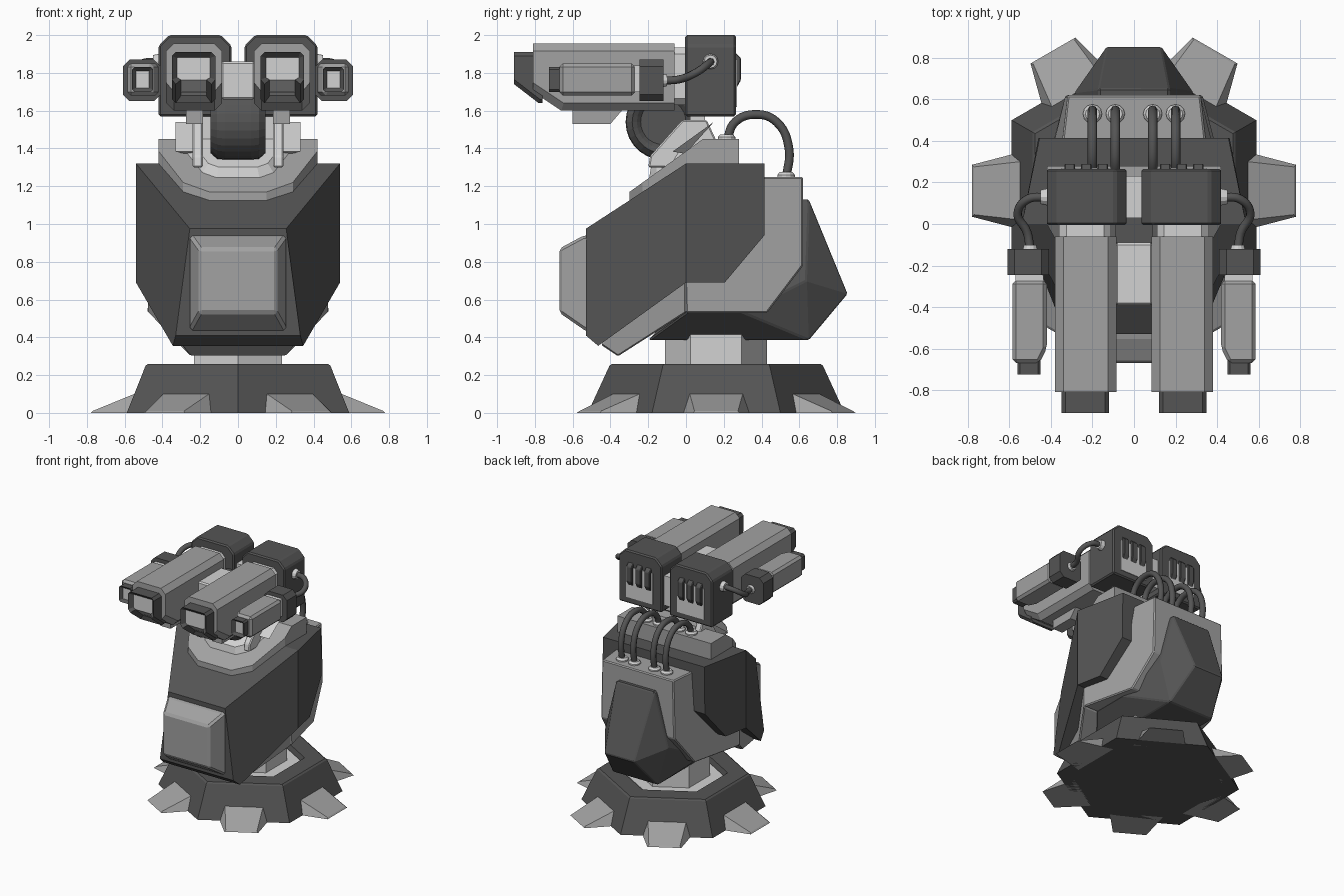
import bpy, bmesh, math
from mathutils import Vector

cube = bpy.data.objects.get("Cube")
if cube:
    bpy.data.objects.remove(cube, do_unlink=True)


def material(name, value):
    m = bpy.data.materials.new(name)
    m.use_nodes = True
    m.diffuse_color = (value, value, value, 1)
    m.node_tree.nodes["Principled BSDF"].inputs["Base Color"].default_value = (value, value, value, 1)
    return m


DARK = material("dark grey", 0.09)
MID = material("mid grey", 0.36)
LIGHT = material("light grey", 0.65)
CY = 0.16  # centre line of the foot


def finish(bm, name, mats, bevel=0):
    mesh = bpy.data.meshes.new(name)
    bm.to_mesh(mesh)
    bm.free()
    ob = bpy.data.objects.new(name, mesh)
    bpy.context.collection.objects.link(ob)
    for m in mats:
        mesh.materials.append(m)
    if bevel:
        mod = ob.modifiers.new("edge bevel", "BEVEL")
        mod.width, mod.segments = bevel, 1
        mod.limit_method, mod.angle_limit = "ANGLE", math.radians(25)
    return ob


def loft(name, rings, mat, bevel=0, chamfer=0, edit=None):
    """Join rings of points into a capped solid."""
    bm = bmesh.new()
    loops = [[bm.verts.new(p) for p in ring] for ring in rings]
    n = len(loops[0])
    for a, b in zip(loops, loops[1:]):
        for i in range(n):
            j = (i + 1) % n
            bm.faces.new((a[i], a[j], b[j], b[i]))
    bm.faces.new(loops[0])
    bm.faces.new(loops[-1])
    bmesh.ops.recalc_face_normals(bm, faces=bm.faces[:])
    if chamfer:  # only the edges running front to back
        long = [e for e in bm.edges
                if abs((e.verts[0].co - e.verts[1].co).normalized().y) > 0.7]
        bmesh.ops.bevel(bm, geom=long, offset=chamfer, segments=1, profile=0.5, affect="EDGES")
    bm.normal_update()
    if edit:
        edit(bm)
    return finish(bm, name, [mat, LIGHT], bevel)


def slab(name, pts, mat, bevel=0):
    """Side profile of (y, z, half width)."""
    return loft(name, [[(s * w, y, z) for y, z, w in pts] for s in (1, -1)], mat, bevel)


def prism(name, prof, x0, x1, mat, **kw):
    return loft(name, [[(x, y, z) for y, z in prof] for x in (x0, x1)], mat, **kw)


def block(name, x, y, z, mat, **kw):
    prof = [(y[0], z[0]), (y[1], z[0]), (y[1], z[1]), (y[0], z[1])]
    return prism(name, prof, x[0], x[1], mat, **kw)


def turned(name, centre, axis, profile, mat, n=12):
    """Profile of (distance along axis, radius) spun around the axis."""
    q = Vector(axis).to_track_quat("Z", "Y")
    ang = [2 * math.pi * i / n for i in range(n)]
    rings = [[Vector(centre) + q @ Vector((r * math.cos(a), r * math.sin(a), t)) for a in ang]
             for t, r in profile]
    return loft(name, rings, mat)


def hose(name, pts, r):
    cu = bpy.data.curves.new(name, "CURVE")
    cu.dimensions = "3D"
    cu.bevel_depth, cu.bevel_resolution, cu.resolution_u = r, 2, 6
    sp = cu.splines.new("BEZIER")
    sp.bezier_points.add(len(pts) - 1)
    for bp, p in zip(sp.bezier_points, pts):
        bp.co = p
        bp.handle_left_type = bp.handle_right_type = "AUTO"
    cu.materials.append(DARK)
    bpy.context.collection.objects.link(bpy.data.objects.new(name, cu))


def hexagon(r, z):
    return [(r * math.sin(i * math.pi / 3), CY + r * math.cos(i * math.pi / 3), z) for i in range(6)]


# Foot with recessed top, column and six claws
loft("foot_base", [hexagon(0.68, 0), hexagon(0.565, 0.25), hexagon(0.55, 0.26),
                   hexagon(0.40, 0.26), hexagon(0.38, 0.2)], DARK)
loft("foot_recess", [hexagon(0.37, 0.19), hexagon(0.37, 0.235)], LIGHT)
loft("column", [hexagon(0.27, 0.2), hexagon(0.27, 0.42)], LIGHT)
for k in range(6):
    a = k * math.pi / 3
    c, s = math.cos(a), math.sin(a)

    def ring(pts):
        return [(r * c - t * s, CY + r * s + t * c, z) for r, t, z in pts]
    loft("claw_%d" % (k + 1), [
        ring([(0.5, -0.2, 0), (0.5, -0.145, 0.105), (0.5, 0.145, 0.105), (0.5, 0.2, 0)]),
        ring([(0.55, -0.185, 0), (0.55, -0.14, 0.1), (0.55, 0.14, 0.1), (0.55, 0.185, 0)]),
        ring([(0.78, -0.125, 0), (0.77, -0.115, 0.01), (0.77, 0.115, 0.01), (0.78, 0.125, 0)])], MID)

# Dark inner hull with pointed back
bm = bmesh.new()
for x, y, z in [(0.13, 0.855, 0.63), (0.17, 0.65, 1.13), (0.17, 0.5, 1.13), (0.285, 0.635, 0.7),
                (0.2, 0.65, 0.385), (0.36, 0.3, 0.53), (0.36, 0, 0.53), (0.2, -0.2, 0.385)]:
    for side in (1, -1):
        bm.verts.new((side * x, y, z))
bmesh.ops.convex_hull(bm, input=bm.verts[:])
finish(bm, "inner_hull", [DARK], 0.008)

# Mid grey frame between hull and armour
slab("frame_rear", [(0, 1.25, 0.36), (0.4, 1.25, 0.345), (0.62, 1.25, 0.32), (0.62, 0.78, 0.33),
                    (0.43, 0.53, 0.38), (0, 0.53, 0.48), (0, 0.8, 0.48)], MID, 0.008)
slab("frame_front", [(0, 1.0, 0.48), (0, 0.53, 0.48), (-0.36, 0.3, 0.25), (-0.45, 0.36, 0.3)], MID, 0.008)

# Dark armour shell
slab("armour_front", [(0, 1.32, 0.54), (-0.53, 0.975, 0.255), (-0.53, 0.41, 0.33),
                      (-0.465, 0.355, 0.345), (0, 0.69, 0.54)], DARK)
slab("armour_rear", [(0, 1.32, 0.54), (0.415, 1.32, 0.455), (0.415, 0.94, 0.46),
                     (0.205, 0.69, 0.5), (0, 0.69, 0.54)], DARK)


def panel(y, w, z0, z1):
    return [(-w, y, z0), (w, y, z0), (w, y, z1), (-w, y, z1)]


loft("chest_plate", [panel(-0.5, 0.255, 0.42, 0.94), panel(-0.54, 0.255, 0.44, 0.94),
                     panel(-0.67, 0.205, 0.53, 0.87)], MID, 0.015)


# Sloped collar with a raised light rim
half = [(0.42, 0.28), (0.42, 0.09), (0.42, 0.0), (0.29, -0.23), (0.15, -0.3)]
plan = half + [(-x, y) for x, y in reversed(half)]


def collar_z(y):
    return 1.45 - 0.72 * max(0, 0.09 - y)


def collar_rim(bm):
    top = max((f for f in bm.faces if f.normal.z > 0.5 and len(f.verts) > 4), key=lambda f: f.calc_area())
    cut = [v for v in top.verts if abs(v.co.y - 0.09) < 0.001]
    bmesh.ops.connect_verts(bm, verts=cut)
    bm.normal_update()
    front = [min((f for f in bm.faces if f.normal.z > 0.5), key=lambda f: f.calc_center_median().y)]
    bmesh.ops.inset_region(bm, faces=front, thickness=0.13, use_even_offset=True)
    front[0].material_index = 1
    rim = bmesh.ops.inset_region(bm, faces=front, thickness=0.04, depth=0.04, use_even_offset=True)
    for f in rim["faces"]:
        f.material_index = 1


loft("collar", [[(x, y, collar_z(y) - 0.2) for x, y in plan],
                [(x, y, collar_z(y)) for x, y in plan]], MID, edit=collar_rim)

# Neck wheel, axle post and central mount
turned("neck_wheel", (0, -0.12, 1.54), (1, 0, 0),
       [(-0.11, 0.12), (-0.13, 0.14), (-0.145, 0.165), (-0.11, 0.195), (-0.07, 0.2),
        (0.07, 0.2), (0.11, 0.195), (0.145, 0.165), (0.13, 0.14), (0.11, 0.12)], DARK, 28)
block("axle_post", (-0.2, 0.2), (0.02, 0.1), (1.45, 1.66), LIGHT)
block("mount_front", (-0.09, 0.09), (-0.39, -0.09), (1.66, 1.86), LIGHT, bevel=0.01)
block("mount_middle", (-0.09, 0.09), (-0.09, 0.03), (1.62, 1.82), DARK)
block("mount_rear", (-0.09, 0.09), (0.03, 0.23), (1.62, 1.86), LIGHT)


def muzzle_inset(amount):
    def edit(bm):
        faces = [f for f in bm.faces if f.normal.y < -0.5]
        bmesh.ops.inset_region(bm, faces=faces, thickness=amount, depth=-amount, use_even_offset=True)
        for f in faces:
            f.material_index = 1
    return edit


for s, side in ((1, "left"), (-1, "right")):
    def nm(part):
        return side + "_" + part

    # Yoke arm and the lug under the barrel
    prism(nm("yoke_arm"), [(-0.2, 1.3), (-0.19, 1.36), (-0.02, 1.55), (0.11, 1.55), (0.18, 1.4), (0.18, 1.3)],
          s * 0.185, s * 0.24, LIGHT, bevel=0.008)
    prism(nm("barrel_lug"), [(-0.6, 1.62), (-0.6, 1.53), (-0.4, 1.53), (-0.34, 1.6), (-0.34, 1.62)],
          s * 0.185, s * 0.275, MID)

    # Rear housing of the main gun
    outline = [(0.035, 1.57), (0.42, 1.57), (0.42, 1.945), (0.365, 2.0), (0.09, 2.0), (0.035, 1.945)]
    loft(nm("housing"), [[(s * x, y, z) for x, z in outline] for y in (-0.005, 0.265)], DARK, 0.01)
    block(nm("vent_plate"), (s * 0.11, s * 0.35), (0.262, 0.27), (1.62, 1.87), LIGHT)
    for i in range(3):
        x = s * (0.15 + 0.08 * i)
        prism(nm("vent_rib_%d" % (i + 1)), [(0.25, 1.92), (0.29, 1.88), (0.29, 1.76), (0.25, 1.69)],
              x - 0.025, x + 0.025, DARK, bevel=0.005)

    # Main barrel and muzzle
    block(nm("barrel_ring"), (s * 0.11, s * 0.36), (-0.07, 0), (1.63, 1.935), LIGHT, chamfer=0.035)
    prism(nm("barrel"), [(-0.81, 1.955), (-0.06, 1.955), (-0.06, 1.6), (-0.66, 1.6), (-0.81, 1.7)],
          s * 0.085, s * 0.38, MID, chamfer=0.04)
    prism(nm("muzzle"), [(-0.91, 1.91), (-0.76, 1.91), (-0.76, 1.64), (-0.78, 1.64), (-0.91, 1.74)],
          s * 0.12, s * 0.35, DARK, chamfer=0.02, edit=muzzle_inset(0.028))

    # Small outer gun
    block(nm("small_housing"), (s * 0.41, s * 0.61), (-0.245, -0.12), (1.65, 1.87), DARK, chamfer=0.035)
    block(nm("small_ring"), (s * 0.435, s * 0.57), (-0.275, -0.24), (1.7, 1.84), LIGHT)
    loft(nm("small_barrel"), [[(s * x, y, z) for x, y in
                               [(0.42, -0.27), (0.585, -0.27), (0.585, -0.67), (0.455, -0.67), (0.42, -0.6)]]
                              for z in (1.68, 1.85)], MID, 0.018)
    block(nm("small_muzzle"), (s * 0.45, s * 0.56), (-0.725, -0.65), (1.7, 1.83), DARK,
          chamfer=0.012, edit=muzzle_inset(0.02))

    # Hose from small gun to main housing
    hose(nm("side_hose"), [(s * 0.5, -0.12, 1.76), (s * 0.515, -0.04, 1.765), (s * 0.56, 0.05, 1.80),
                           (s * 0.51, 0.12, 1.85), (s * 0.42, 0.13, 1.86)], 0.021)
    turned(nm("side_hose_front_plug"), (s * 0.5, -0.13, 1.76), (0, 1, 0), [(0, 0.037), (0.03, 0.03)], LIGHT)
    turned(nm("side_hose_rear_plug"), (s * 0.41, 0.13, 1.86), (s, 0, 0), [(0, 0.043), (0.04, 0.034)], LIGHT)

    # Back hoses from frame to collar
    for i, x in enumerate((0.09, 0.2)):
        x *= s
        hose(nm("back_hose_%d" % (i + 1)), [(x, 0.53, 1.24), (x, 0.545, 1.4), (x, 0.48, 1.54), (x, 0.37, 1.58),
                                            (x, 0.26, 1.54), (x, 0.215, 1.44)], 0.023)
        for end, y, z in (("lower", 0.53, 1.24), ("upper", 0.215, 1.44)):
            turned(nm("back_hose_%d_%s_plug" % (i + 1, end)), (x, y, z), (0, 0, 1),
                   [(0, 0.046), (0.02, 0.046), (0.035, 0.034)], LIGHT)
